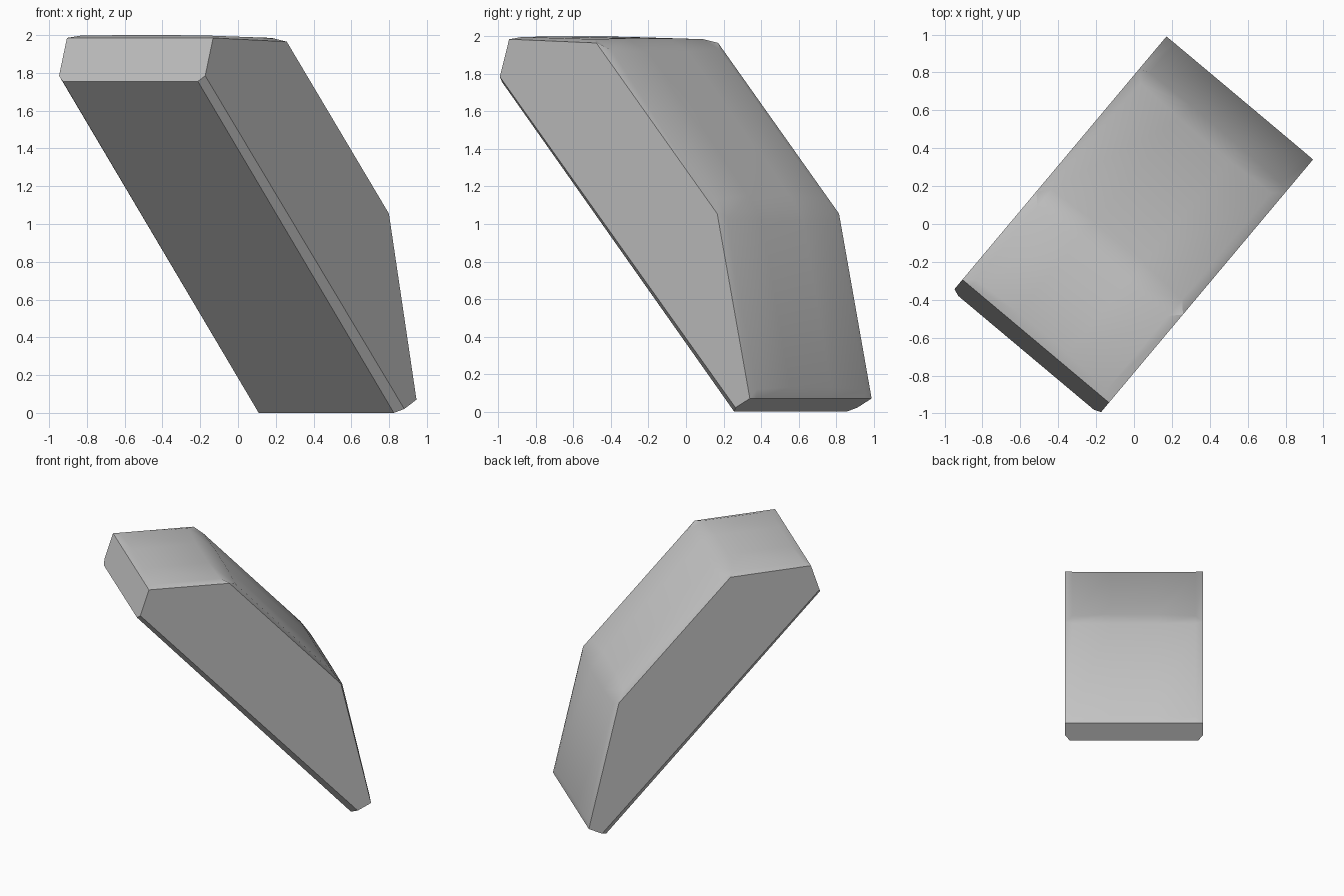
import bpy, bmesh, math
from mathutils import Matrix

cube = bpy.data.objects.get("Cube")
if cube:
    bpy.data.objects.remove(cube, do_unlink=True)

HALF, INSET, CROWN, UNDER = 0.505, 0.45, 0.17, 0.467

# Side outline as (length, height): upper corners and lower corners
A, B, C, D = (-0.807, 1.985), (-0.2, 1.965), (0.641, 1.055), (0.868, 0.07)
E, F = (0.768, 0.021), (-0.872, 1.785)
bottom_toe, bottom_nose = (0.727, 0.0), (-0.887, 1.755)

# Upper skin: each raised crown point pairs with the outline corner beside it
crown = [(A, A), (A, (-0.75, 2.0)), (B, (-0.27, 1.99)), (B, (-0.125, 1.918)),
         (C, (0.58, 1.152)), (C, (0.672, 1.02)), (D, (0.869, 0.13)), (D, D)]

bm = bmesh.new()
cache = {}


def vert(w, p):
    key = (round(w, 4), round(p[0], 4), round(p[1], 4))
    if key not in cache:
        cache[key] = bm.verts.new(key)
    return cache[key]


def face(verts):
    unique = list(dict.fromkeys(verts))
    if len(unique) > 2:
        bm.faces.new(unique)


def row(w, share):
    return [vert(w, [e + (c - e) * share if e != c else e for e, c in zip(edge, top)])
            for edge, top in crown]


# Softly domed upper skin, running from side to side
rows = [row(-HALF, 0), row(-INSET, 0.8), row(-CROWN, 1),
        row(CROWN, 1), row(INSET, 0.8), row(HALF, 0)]

# The outer rows share the outline corners
for left, right in zip(rows, rows[1:]):
    for i in range(len(crown) - 1):
        face([left[i], right[i], right[i + 1], left[i + 1]])

# Flat sides and chamfers along the lower edges
for s in (-1, 1):
    face([vert(s * HALF, p) for p in (A, B, C, D, E, F)])
    face([vert(s * HALF, F), vert(s * HALF, E),
          vert(s * UNDER, bottom_toe), vert(s * UNDER, bottom_nose)])

# Flat underside, nose and toe
face([vert(-UNDER, bottom_nose), vert(UNDER, bottom_nose),
      vert(UNDER, bottom_toe), vert(-UNDER, bottom_toe)])
for end, mid, low, r in ((A, F, bottom_nose, 0), (D, E, bottom_toe, -1)):
    face([rw[r] for rw in rows] + [vert(HALF, mid), vert(UNDER, low),
                                   vert(-UNDER, low), vert(-HALF, mid)])

bmesh.ops.recalc_face_normals(bm, faces=bm.faces)
bm.transform(Matrix.Rotation(math.radians(-40), 4, "Z"))
mesh = bpy.data.meshes.new("slanted_block")
bm.to_mesh(mesh)
bm.free()
block = bpy.data.objects.new("slanted_block", mesh)
bpy.context.collection.objects.link(block)

# Plain grey finish
grey = bpy.data.materials.new("light_grey")
grey.use_nodes = True
colour = (0.55, 0.55, 0.55, 1)
grey.diffuse_color = colour
grey.node_tree.nodes["Principled BSDF"].inputs["Base Color"].default_value = colour
mesh.materials.append(grey)

bpy.ops.object.select_all(action="DESELECT")
block.select_set(True)
bpy.context.view_layer.objects.active = block
bpy.ops.object.shade_smooth_by_angle(angle=math.radians(30))
